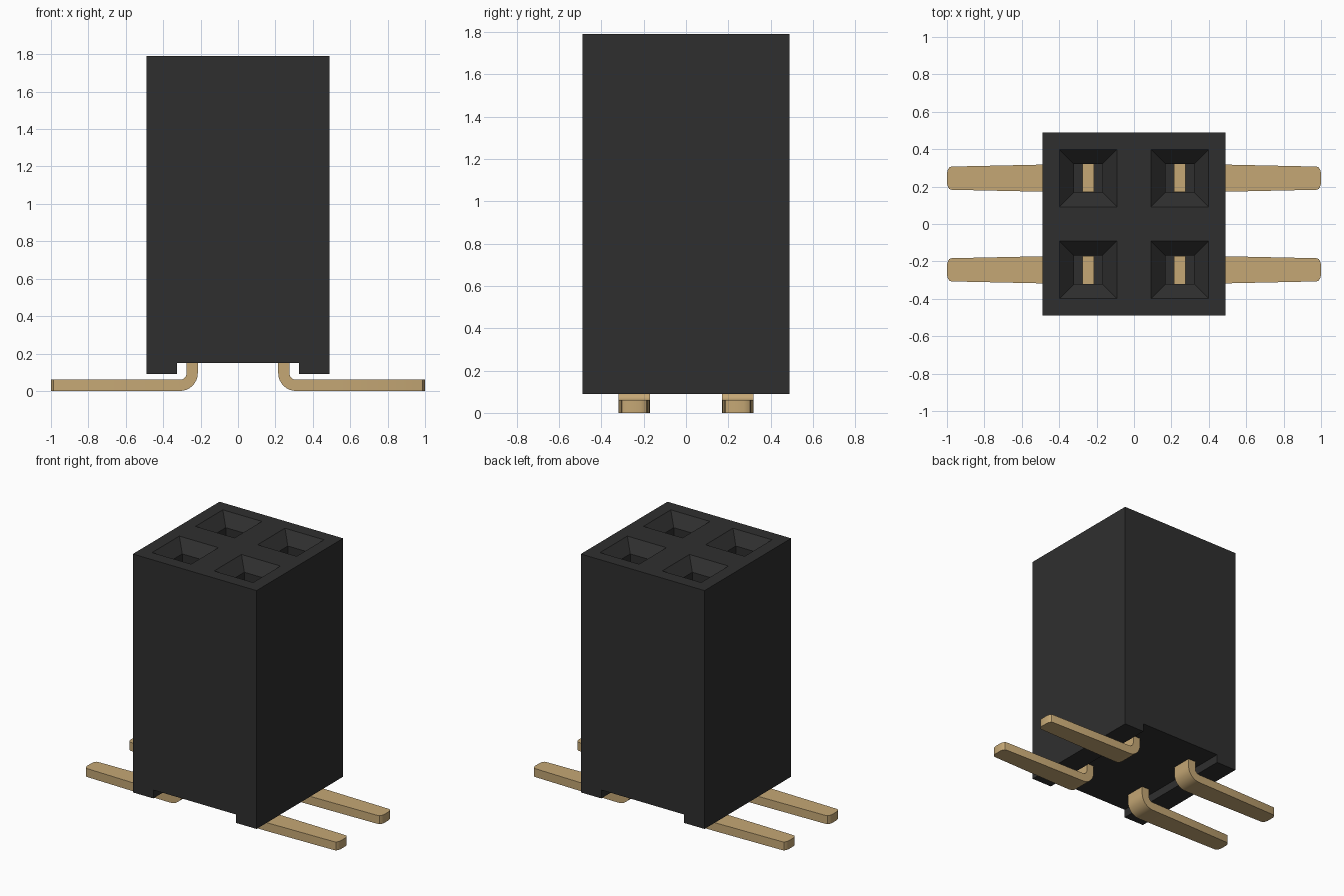
import bpy
import bmesh
import math

default = bpy.data.objects.get("Cube")
if default:
    bpy.data.objects.remove(default, do_unlink=True)

PITCH = 0.245            # socket centre distance from the middle
HALF = 0.488             # half width of the housing
TOP, BOTTOM = 1.79, 0.09
THICK = 0.06             # lead thickness


def make_material(name, colour):
    mat = bpy.data.materials.new(name)
    mat.use_nodes = True
    mat.diffuse_color = colour
    mat.node_tree.nodes["Principled BSDF"].inputs["Base Color"].default_value = colour
    return mat


black = make_material("black plastic", (0.028, 0.028, 0.028, 1))
gold = make_material("gold metal", (0.56, 0.39, 0.178, 1))


def loft(name, rings, mat):
    """Join a row of four-cornered rings into a closed solid."""
    bm = bmesh.new()
    loops = [[bm.verts.new(p) for p in ring] for ring in rings]
    for a, b in zip(loops, loops[1:]):
        for i in range(4):
            j = (i + 1) % 4
            bm.faces.new((a[i], a[j], b[j], b[i]))
    bm.faces.new(loops[0])
    bm.faces.new(loops[-1])
    bmesh.ops.recalc_face_normals(bm, faces=bm.faces)
    mesh = bpy.data.meshes.new(name)
    bm.to_mesh(mesh)
    bm.free()
    mesh.materials.append(mat)
    obj = bpy.data.objects.new(name, mesh)
    bpy.context.collection.objects.link(obj)
    return obj


def rect(cx, cy, hx, hy, z):
    return [(cx + sx * hx, cy + sy * hy, z)
            for sx, sy in ((-1, -1), (1, -1), (1, 1), (-1, 1))]


def cut(target, cutter):
    cutter.hide_render = True
    bpy.context.view_layer.objects.active = target
    mod = target.modifiers.new("cut", "BOOLEAN")
    mod.operation = "DIFFERENCE"
    mod.solver = "EXACT"
    mod.object = cutter
    bpy.ops.object.modifier_apply(modifier=mod.name)
    bpy.data.objects.remove(cutter, do_unlink=True)


# Housing with a channel along the underside
housing = loft("housing", [rect(0, 0, HALF, HALF, BOTTOM),
                           rect(0, 0, HALF, HALF, TOP)], black)
cut(housing, loft("channel_cutter", [rect(0, 0, 0.327, 1, 0),
                                     rect(0, 0, 0.327, 1, 0.15)], black))

# Funnel-mouthed sockets
for sx in (-1, 1):
    for sy in (-1, 1):
        rings = [rect(sx * PITCH, sy * PITCH, h, h, z) for h, z in
                 ((0.077, 0.6), (0.077, TOP - 0.077), (0.204, TOP + 0.05))]
        cut(housing, loft("socket_cutter", rings, black))


def lead(name, sx, sy):
    """Flat strip: upright contact, quarter bend, tapered foot, rounded tip."""
    inner, outer = PITCH - THICK / 2, PITCH + THICK / 2
    r_in, r_out = 0.035, 0.035 + THICK
    cx = outer + r_in
    stations = [((inner, 1.3), (outer, 1.3), 0.075)]
    for i in range(9):
        a = math.pi / 2 * i / 8
        c, s = math.cos(a), math.sin(a)
        stations.append(((cx - r_out * c, r_out - r_out * s),
                         (cx - r_in * c, r_out - r_in * s), 0.075))
    for x, half in ((0.49, 0.0725), (0.975, 0.062), (0.987, 0.058),
                    (0.995, 0.046), (1.0, 0.028)):
        stations.append(((x, 0), (x, THICK), half))
    rings = []
    for (xa, za), (xb, zb), h in stations:
        rings.append([(sx * x, sy * PITCH + y, z) for x, y, z in
                      ((xa, -h, za), (xa, h, za), (xb, h, zb), (xb, -h, zb))])
    obj = loft(name, rings, gold)
    bpy.ops.object.select_all(action="DESELECT")
    obj.select_set(True)
    bpy.context.view_layer.objects.active = obj
    bpy.ops.object.shade_smooth_by_angle(angle=math.radians(30))


for sx, side in ((-1, "right"), (1, "left")):
    for sy, end in ((-1, "front"), (1, "back")):
        lead(f"{end}_{side}_lead", sx, sy)
